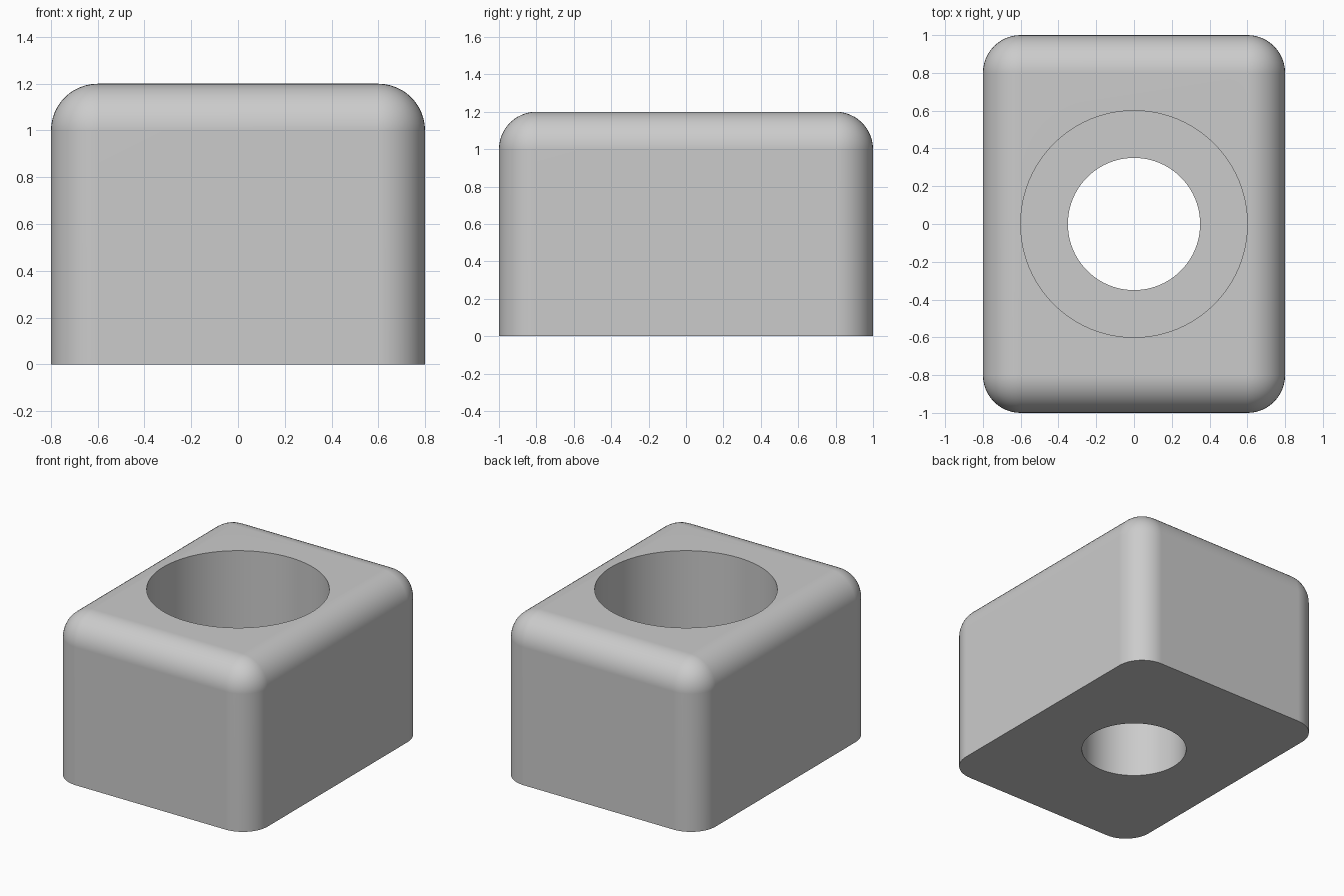
import bpy
import bmesh
import math
from mathutils import Matrix

WIDTH, DEPTH, HEIGHT, FILLET = 1.6, 2.0, 1.2, 0.2
BORE_RADIUS, HOLE_RADIUS, LEDGE_Z = 0.6, 0.35, 0.6

default_cube = bpy.data.objects.get("Cube")
if default_cube:
    bpy.data.objects.remove(default_cube, do_unlink=True)

grey = bpy.data.materials.new("light_grey")
grey.use_nodes = True
grey.diffuse_color = (0.6, 0.6, 0.6, 1)
grey.node_tree.nodes["Principled BSDF"].inputs["Base Color"].default_value = (0.6, 0.6, 0.6, 1)


def add_object(name, bm):
    mesh = bpy.data.meshes.new(name)
    bmesh.ops.recalc_face_normals(bm, faces=bm.faces)
    bm.to_mesh(mesh)
    bm.free()
    mesh.materials.append(grey)
    obj = bpy.data.objects.new(name, mesh)
    bpy.context.collection.objects.link(obj)
    return obj


# Block: every edge rounded except those of the base
bm = bmesh.new()
bmesh.ops.create_cube(bm, size=1, matrix=Matrix.Translation((0, 0, HEIGHT / 2))
                      @ Matrix.Diagonal((WIDTH, DEPTH, HEIGHT, 1)))
rounded = [e for e in bm.edges if max(v.co.z for v in e.verts) > HEIGHT / 2]
bmesh.ops.bevel(bm, geom=rounded, offset=FILLET, offset_type='OFFSET',
                segments=12, profile=0.5, affect='EDGES')
block = add_object("counterbored_block", bm)

# Stepped cutter: wide bore above the ledge, narrow hole below, as one lathed profile
bm = bmesh.new()
profile = [(0, -0.1), (HOLE_RADIUS, -0.1), (HOLE_RADIUS, LEDGE_Z),
           (BORE_RADIUS, LEDGE_Z), (BORE_RADIUS, HEIGHT + 0.1), (0, HEIGHT + 0.1)]
verts = [bm.verts.new((r, 0, z)) for r, z in profile]
edges = [bm.edges.new(pair) for pair in zip(verts, verts[1:])]
bmesh.ops.spin(bm, geom=verts + edges, cent=(0, 0, 0), axis=(0, 0, 1),
               angle=math.tau, steps=96, use_duplicate=False)
bmesh.ops.remove_doubles(bm, verts=bm.verts, dist=0.0001)
cutter = add_object("bore_cutter", bm)
cutter.hide_render = True

# Cut the stepped hole and discard the cutter
bpy.ops.object.select_all(action='DESELECT')
block.select_set(True)
bpy.context.view_layer.objects.active = block
cut = block.modifiers.new("stepped_hole", 'BOOLEAN')
cut.operation = 'DIFFERENCE'
cut.solver = 'EXACT'
cut.object = cutter
bpy.ops.object.modifier_apply(modifier=cut.name)
bpy.data.objects.remove(cutter, do_unlink=True)

# Smooth fillets and bores with crisp rims and flat planes
bpy.ops.object.shade_smooth_by_angle(angle=math.radians(35))
weighted = block.modifiers.new("flat_planes", 'WEIGHTED_NORMAL')
weighted.keep_sharp = True
